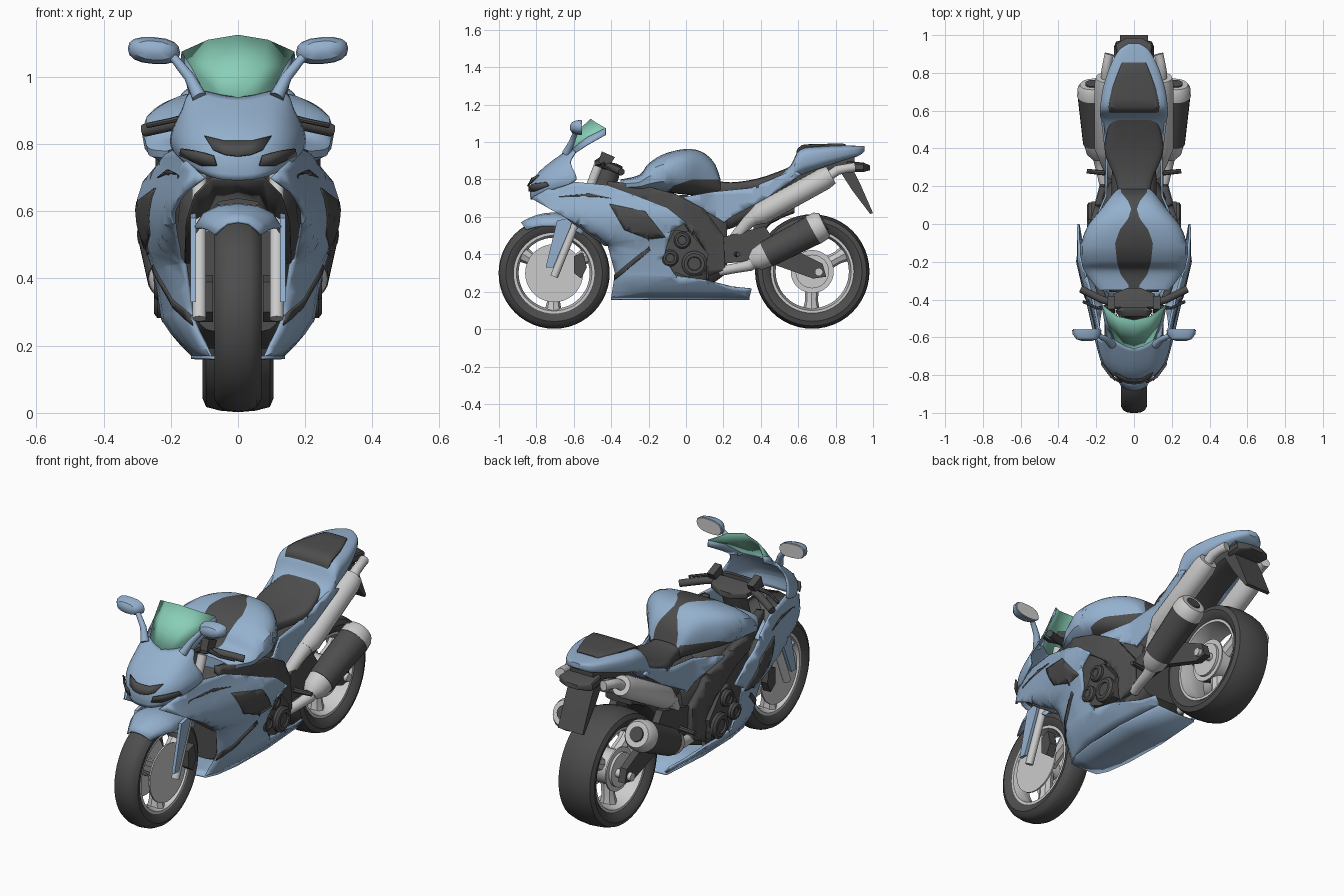
import bpy, bmesh, math
from mathutils import Vector

if "Cube" in bpy.data.objects:
    bpy.data.objects.remove(bpy.data.objects["Cube"])
def mat(name, c):
    m = bpy.data.materials.new(name)
    m.diffuse_color = (*c, 1)
    m.use_nodes = True
    m.node_tree.nodes["Principled BSDF"].inputs["Base Color"].default_value = m.diffuse_color
    return m
BLUE, DARK = mat("blue_paint", (0.30, 0.44, 0.62)), mat("dark_plastic", (0.075, 0.075, 0.075))
GLASS, GREY = mat("green_glass", (0.25, 0.62, 0.48)), None

def make(name, bm, m, mirror=False, thick=0, sub=0):
    me = bpy.data.meshes.new(name)
    bm.to_mesh(me)
    bm.free()
    ob = bpy.data.objects.new(name, me)
    bpy.context.collection.objects.link(ob)
    if m:
        me.materials.append(m)
    if mirror:
        ob.modifiers.new("mirror", 'MIRROR').use_clip = True
    if sub:
        s = ob.modifiers.new("smooth", 'SUBSURF')
        s.levels = s.render_levels = sub
    if thick:
        t = ob.modifiers.new("thickness", 'SOLIDIFY')
        t.thickness, t.offset = thick, -1
    return ob

def grid(name, rows, m, closed=False, cap=True, **kw):
    bm = bmesh.new()
    vs = [[bm.verts.new(p) for p in r] for r in rows]
    n = len(rows[0])
    for a, b in zip(vs, vs[1:]):
        for i in range(n if closed else n - 1):
            j = (i + 1) % n
            bm.faces.new((a[i], a[j], b[j], b[i]))
    if closed and cap:
        bm.faces.new(vs[0])
        bm.faces.new(vs[-1])
    bmesh.ops.recalc_face_normals(bm, faces=bm.faces)
    return make(name, bm, m, **kw)

def smooth(rows, k=4):
    out = []
    for i in range(len(rows) - 1):
        p = [rows[min(max(i + d, 0), len(rows) - 1)] for d in (-1, 0, 1, 2)]
        for t in (s / k for s in range(k)):
            out.append([0.5 * (2*b + (c-a)*t + (2*a-5*b+4*c-d)*t*t + (3*b-a-3*c+d)*t**3) for a, b, c, d in zip(*p)])
    return out + [list(rows[-1])]

def pw(v, e):
    return math.copysign(abs(v) ** e, v)

def loft(name, secs, m, e=0.6, n=24, k=4):
    # secs: (y, half width, bottom z, top z)
    angs = [2*math.pi*(i+.5)/n for i in range(n)]
    return grid(name, [[(w * pw(math.cos(a), e), y, (z0+z1)/2 + (z1-z0)/2 * pw(math.sin(a), e)) for a in angs]
                       for y, w, z0, z1 in smooth(secs, k)], m, closed=True)

def tube(name, pts, radii, m, n=14, mirror=True):
    ps, rows = [Vector(p) for p in pts], []
    d = ps[-1] - ps[0]
    ref = Vector([float(i == min(range(3), key=lambda q: abs(d[q]))) for i in range(3)])
    for i, (p, r) in enumerate(zip(ps, radii)):
        t = (ps[min(i+1, len(ps)-1)] - ps[max(i-1, 0)]).normalized()
        u = t.cross(ref).normalized()
        v = t.cross(u)
        rows.append([p + r*(u*math.cos(a) + v*math.sin(a)) for a in (2*math.pi*j/n for j in range(n))])
    return grid(name, rows, m, closed=True, mirror=mirror)

def plate(name, outline, x0, x1, m):
    return grid(name, [[(x, y, z) for y, z in outline] for x in (x0, x1)], m, closed=True, mirror=True)

def lerp(tab, v):
    for (a, fa), (b, fb) in zip(tab, tab[1:]):
        if v <= b:
            return fa + (fb - fa) * max(0, v - a) / (b - a)
    return tab[-1][1]

def shell(name, outline, xf, m, thick=0.012):
    # side-view outline, diced and pushed out to the width given by xf(y, z)
    bm = bmesh.new()
    bm.faces.new([bm.verts.new((0, y, z)) for y, z in outline])
    bm.normal_update()
    bmesh.ops.triangulate(bm, faces=bm.faces[:])
    for i in range(1, 50):
        for co, no in (((0, i*.04 - 1, 0), (0, 1, 0)), ((0, 0, i*.04), (0, 0, 1))):
            bmesh.ops.bisect_plane(bm, geom=bm.verts[:] + bm.edges[:] + bm.faces[:], plane_co=co, plane_no=no)
    for v in bm.verts:
        v.co.x = xf(v.co.y, v.co.z)
    bm.normal_update()
    if sum(f.normal.x * f.calc_area() for f in bm.faces) < 0:
        bmesh.ops.reverse_faces(bm, faces=bm.faces[:])
    return make(name, bm, m, mirror=True, thick=thick)

def lathe(name, prof, c, m, n=48, cap=False, mirror=False):
    angs = [2*math.pi*i/n for i in range(n)]
    return grid(name, [[(x, c[0] + r*math.cos(a), c[1] + r*math.sin(a)) for a in angs] for x, r in prof], m,
                closed=True, cap=cap, mirror=mirror)

# Wheels
def wheel(tag, c, R, half, shoulder, disc, hub):
    h = [(.72, .72), (.93, .79), (1, .87), (shoulder, .95), (.5, .985)]
    lathe(tag + "_tire", [(-w*half, r*R) for w, r in h] + [(0, R)] + [(w*half, r*R) for w, r in reversed(h)], c, DARK)
    k = .74 * half
    lathe(tag + "_rim", [(-k, .74*R), (-k, .68*R), (-.3*k, .64*R), (.3*k, .64*R), (k, .68*R), (k, .74*R)], c, GREY)
    lathe(tag + "_hub", [(-.8*half, hub), (.8*half, hub)], c, GREY, 24, True)
    for a in (.5, .5 + math.tau/3, .5 + 2*math.tau/3):
        pts = [(0, c[0] + r*math.cos(a), c[1] + r*math.sin(a)) for r in (.03, .5*R, .67*R)]
        tube(tag + "_spoke", pts, [.04, .034, .045], GREY, 8, False)
    lathe(tag + "_disc", [(.062, disc), (.07, disc)], c, GREY, 36, True, True)
wheel("front_wheel", (-.705, .299), .297, .07, .8, .155, .045)
wheel("rear_wheel", (.675, .308), .306, .105, .9, .115, .09)
tube("rear_axle", [(0, .71, .305), (.175, .71, .305)], [.022, .022], GREY)
# Fork, brakes, front fender
tube("fork_leg", [(.115, -.705, .28), (.115, -.60, .54), (.115, -.47, .87)], [.021, .021, .025], GREY)
plate("brake_caliper", [(-.60, .39), (-.55, .41), (-.53, .33), (-.56, .27), (-.60, .30)], .075, .12, DARK)
plate("fork_guard", [(-.75, .33), (-.71, .33), (-.62, .54), (-.60, .60), (-.69, .58)], .125, .142, BLUE)
rows = []
for i in range(9):
    a, s = math.radians(-33 + 8.5 * i), lerp([(0, .55), (3, 1)], i)
    rows.append([(x * s, -.705 + r*math.sin(a), .299 + r*math.cos(a))
                 for x, r in ((0, .325), (.06, .318), (.105, .295), (.13, .305 - .05*s))])
grid("front_fender", rows, BLUE, mirror=True, thick=.008)
# Side fairing: width by height, limited near the front edge
FZ = [(.17, .14), (.22, .19), (.28, .23), (.45, .265), (.57, .30), (.63, .302), (.73, .27), (.80, .255)]
GY = [(-.84, .35), (-.75, .57), (-.6, .70), (-.4, .85), (-.2, 1), (.05, 1), (.35, .85)]
EDGE = [(.17, -.40), (.30, -.38), (.44, -.42), (.56, -.60), (.70, -.84)]
RET = [(0, .6), (.06, .8), (.2, .95), (.35, 1)]
def fair_x(y, z):
    return lerp(FZ, z) * min(lerp(GY, y), lerp(RET, y - lerp(EDGE, z)))
proud = lambda y, z: fair_x(y, z) + .005
shell("side_fairing", [(-.83, .70), (-.74, .75), (-.62, .79), (-.42, .77), (-.28, .72), (-.1, .65), (.0, .57), (-.08, .52), (-.12, .38),
                       (-.05, .28), (.1, .26), (.25, .22), (.35, .21), (.34, .17), (-.40, .17), (-.38, .30), (-.42, .45), (-.6, .57)],
      fair_x, BLUE)
shell("air_duct", [(-.41, .67), (-.22, .63), (-.11, .49), (-.2, .48), (-.33, .53)], proud, DARK)
shell("fairing_slot", [(-.385, .26), (-.385, .29), (-.2, .44), (-.19, .42)], proud, DARK)
shell("fairing_vent", [(-.68, .71), (-.52, .725), (-.40, .70), (-.52, .712)], proud, DARK)
grid("belly_pan", [[(0, y, .165), (fair_x(y, .17), y, .17)] for y in (-.4, -.34, -.2, .05, .34)], BLUE, mirror=True, thick=.01)
# Nose fairing, windshield, headlights
grid("nose_fairing", [
    [(0, -.83, .69), (.06, -.83, .695), (.11, -.79, .71), (.165, -.72, .745), (.195, -.60, .78)],
    [(0, -.845, .76), (.07, -.835, .765), (.13, -.80, .77), (.185, -.72, .79), (.205, -.58, .80)],
    [(0, -.805, .83), (.07, -.795, .83), (.13, -.765, .84), (.175, -.69, .84), (.198, -.60, .85)],
    [(0, -.735, .89), (.06, -.725, .89), (.11, -.70, .90), (.15, -.66, .90), (.165, -.63, .90)],
    [(0, -.66, .94), (.05, -.65, .945), (.10, -.615, .96), (.14, -.60, .96), (.155, -.585, .945)]], BLUE, mirror=True, thick=.008, sub=2)
SIDE = [(.10, -.62, .955), (.137, -.53, 1.025), (.168, -.43, 1.075)]
grid("windshield_side", [SIDE, [(.145, -.60, .94), (.155, -.53, .985), (.172, -.43, 1.04)]], BLUE, mirror=True, thick=.006)
grid("windshield", [[(0, -.665, .935), (0, -.60, 1.04), (0, -.51, 1.125)], [(.05, -.65, .94), (.075, -.575, 1.03), (.09, -.49, 1.11)], SIDE],
     GLASS, mirror=True, thick=.004)
grid("headlight", [[(.065, -.842, .735), (.11, -.812, .735), (.175, -.735, .765)],
                   [(.075, -.842, .765), (.125, -.813, .778), (.172, -.75, .785)]], DARK, mirror=True, thick=.006)
grid("nose_intake", [[(0, -.85, .765), (.04, -.845, .77), (.075, -.83, .785)],
                     [(0, -.826, .81), (.04, -.822, .81), (.10, -.79, .825)]], DARK, mirror=True, thick=.006)
grid("nose_underside", [[(0, -.80, .70), (.08, -.775, .70), (.13, -.70, .65), (.155, -.60, .57), (.16, -.43, .45)],
                        [(0, -.60, .645), (.06, -.60, .635), (.10, -.58, .59), (.11, -.50, .52), (.11, -.40, .45)]], DARK, mirror=True, thick=.008)
# Mirrors
tube("mirror_stem", [(.115, -.64, .94), (.145, -.61, 1.0), (.19, -.59, 1.055), (.23, -.585, 1.07)], [.022, .016, .013, .012], BLUE)
ell = lambda y, s: [(.25 + .078*s*pw(math.cos(a), .8), y, 1.078 + s*(.04*pw(math.sin(a), .8) + .006*math.cos(a)))
                    for a in (math.pi*i/8 for i in range(16))]
grid("mirror_housing", [ell(-.62, .3), ell(-.61, .7), ell(-.585, .95), ell(-.56, 1)], BLUE, closed=True, mirror=True)
grid("mirror_glass", [ell(-.561, .95), ell(-.555, .93)], GREY, closed=True, mirror=True)
# Handlebars and dash
loft("top_clamp", [(-.46, .07, .86, .89), (-.44, .13, .855, .90), (-.37, .11, .845, .885), (-.34, .04, .84, .87)], DARK, .4, 16, 1)
loft("dash", [(-.49, .08, .87, .90), (-.46, .10, .87, .92), (-.44, .07, .88, .92)], DARK, .4, 16, 1)
tube("handlebar", [(.10, -.42, .875), (.17, -.40, .865), (.28, -.345, .84)], [.018, .02, .019], DARK)
tube("brake_lever", [(.13, -.44, .885), (.2, -.445, .87), (.27, -.41, .855)], [.012, .008, .008], DARK, 8)
plate("fluid_reservoir", [(-.47, .89), (-.41, .87), (-.38, .92), (-.45, .95)], .10, .14, DARK)
tube("steering_stem", [(0, -.40, .88), (0, -.47, .66)], [.06, .06], DARK, 14, False)
# Fuel tank: rings split at the knee pad line and at the top stripe line
STRIPE = [(-.32, .03), (-.27, .07), (-.2, .09), (-.1, .10), (-.03, .075), (.03, .03), (.08, .015), (.12, .03), (.17, .07)]
KNEE = [(-.13, .70), (-.07, .765), (.03, .80), (.19, .80)]
rows, E = [], .72
for y, w, z0, z1 in smooth([(-.35, .19, .74, .80), (-.25, .262, .735, .825), (-.2, .278, .73, .885), (-.12, .285, .73, .935),
                            (-.01, .245, .72, .962), (.08, .175, .71, .95), (.15, .12, .71, .89), (.185, .09, .72, .80)], 6):
    zc, h = (z0 + z1) / 2, (z1 - z0) / 2
    knee = math.asin(pw(max(-.97, min(.6, (lerp(KNEE, y) - zc) / h)), 1/E))
    ends = [-math.pi/2, knee, max(knee + .2, math.acos(min(.9, lerp(STRIPE, y) / w) ** (1/E))), math.pi/2]
    angs = [a + (b - a) * i / 8 for a, b in zip(ends, ends[1:]) for i in range(8)] + [math.pi/2]
    rows.append([(w * max(0, math.cos(a)) ** E, y, zc + h * pw(math.sin(a), E)) for a in angs])
    rows[-1][0], rows[-1][-1] = (0, y, z0), (0, y, z1)
tank = grid("fuel_tank", [[(0, *p[1:]) for p in rows[0]]] + rows, BLUE, mirror=True)
tank.data.materials.append(DARK)
for i, f in enumerate(tank.data.polygons):
    f.material_index = 0 if 8 <= i % 24 < 16 else 1
# Engine and frame
loft("engine_block", [(-.36, .13, .24, .62), (-.24, .18, .19, .70), (0, .19, .19, .72), (.14, .17, .24, .66), (.22, .13, .3, .6)], DARK, .4, 20, 1)
plate("engine_cover", [(-.12, .42), (-.06, .53), (.02, .52), (.12, .40), (.10, .29), (.0, .28), (-.1, .32)], .18, .225, DARK)
for y, z, r in ((-.02, .475, .045), (-.085, .38, .045), (.045, .35, .068)):
    lathe("engine_cap", [(.19, r), (.24, r), (.25, r*.8), (.25, r*.55), (.242, r*.5)], (y, z), DARK, 20, True, True)
shell("frame_spar", [(-.42, .79), (-.25, .775), (-.05, .72), (.1, .64), (.2, .50), (.21, .32), (.12, .28), (.11, .42), (.04, .53),
                     (-.1, .63), (-.3, .71), (-.42, .75)], lambda y, z: lerp([(-.42, .18), (-.2, .245), (0, .235), (.2, .18)], y), DARK, .04)
plate("swingarm", [(.15, .48), (.42, .55), (.47, .48), (.73, .35), (.75, .28), (.68, .27), (.4, .37), (.2, .35)], .115, .155, DARK)
tube("foot_peg", [(.15, .27, .40), (.25, .28, .40)], [.014, .012], DARK, 8)
# Seat and tail
loft("subframe", [(.08, .12, .5, .72), (.25, .12, .54, .72), (.42, .10, .64, .76), (.62, .1, .78, .88), (.9, .07, .87, .94)], DARK, .5, 16, 2)
shell("side_cover", [(-.02, .705), (.15, .735), (.35, .755), (.57, .85), (.62, .83), (.43, .70), (.2, .575), (.09, .64)],
      lambda y, z: lerp([(0, .22), (.15, .155), (.35, .15), (.6, .18)], y), BLUE)
loft("rider_seat", [(.13, .08, .70, .80), (.24, .10, .72, .785), (.38, .155, .73, .805), (.5, .14, .76, .845), (.58, .12, .79, .88)], DARK, .5)
loft("tail_fairing", [(.42, .13, .71, .78), (.55, .175, .77, .865), (.61, .18, .82, .965), (.72, .165, .86, .98),
                      (.84, .125, .90, .982), (.92, .08, .925, .98), (.955, .03, .95, .978)], BLUE, .55)
loft("passenger_seat", [(.59, .13, .87, .95), (.62, .135, .93, .985), (.72, .115, .95, .99), (.84, .07, .955, .992), (.855, .06, .96, .98)],
     DARK, .35, 20, 2)
loft("tail_light", [(.86, .09, .84, .90), (.95, .10, .84, .89), (.985, .04, .85, .875)], DARK, .4, 16, 1)
plate("plate_hanger", [(.80, .88), (.88, .88), (.93, .78), (1.0, .62), (.985, .615), (.89, .74)], 0, .075, DARK)
loft("rear_hugger", [(.36, .08, .44, .64), (.45, .09, .56, .65), (.58, .08, .62, .66)], DARK, .4, 16, 2)
# Exhausts, upper and lower on each side
tube("upper_header", [(.11, .22, .42), (.12, .27, .50), (.145, .33, .57), (.15, .38, .61)], [.03, .03, .035, .045], GREY)
tube("upper_silencer", [(.15, .36, .595), (.15, .40, .617), (.15, .74, .805), (.15, .775, .825)], [.042, .06, .06, .052], GREY, 20)
tube("upper_tailpipe", [(.15, .76, .815), (.148, .81, .85), (.14, .86, .86), (.13, .90, .865)], [.026, .026, .024, .026], GREY)
tube("lower_header", [(.15, .18, .31), (.17, .26, .325), (.185, .34, .34), (.195, .40, .385)], [.026, .026, .03, .045], GREY)
tube("lower_muffler_front", [(.188, .35, .355), (.19, .38, .372), (.197, .44, .405)], [.035, .062, .072], GREY, 20)
tube("lower_muffler", [(.197, .43, .40), (.218, .69, .535)], [.073, .082], DARK, 20)
tube("lower_muffler_end", [(.217, .68, .53), (.219, .72, .552), (.22, .74, .562)], [.084, .08, .066], GREY, 20)
tube("lower_muffler_outlet", [(.22, .73, .558), (.22, .745, .566)], [.04, .038], DARK)
# Smooth shading with sharp edges kept
for o in bpy.data.objects:
    o.select_set(True)
bpy.context.view_layer.objects.active = tank
bpy.ops.object.shade_smooth_by_angle(angle=math.radians(35))
